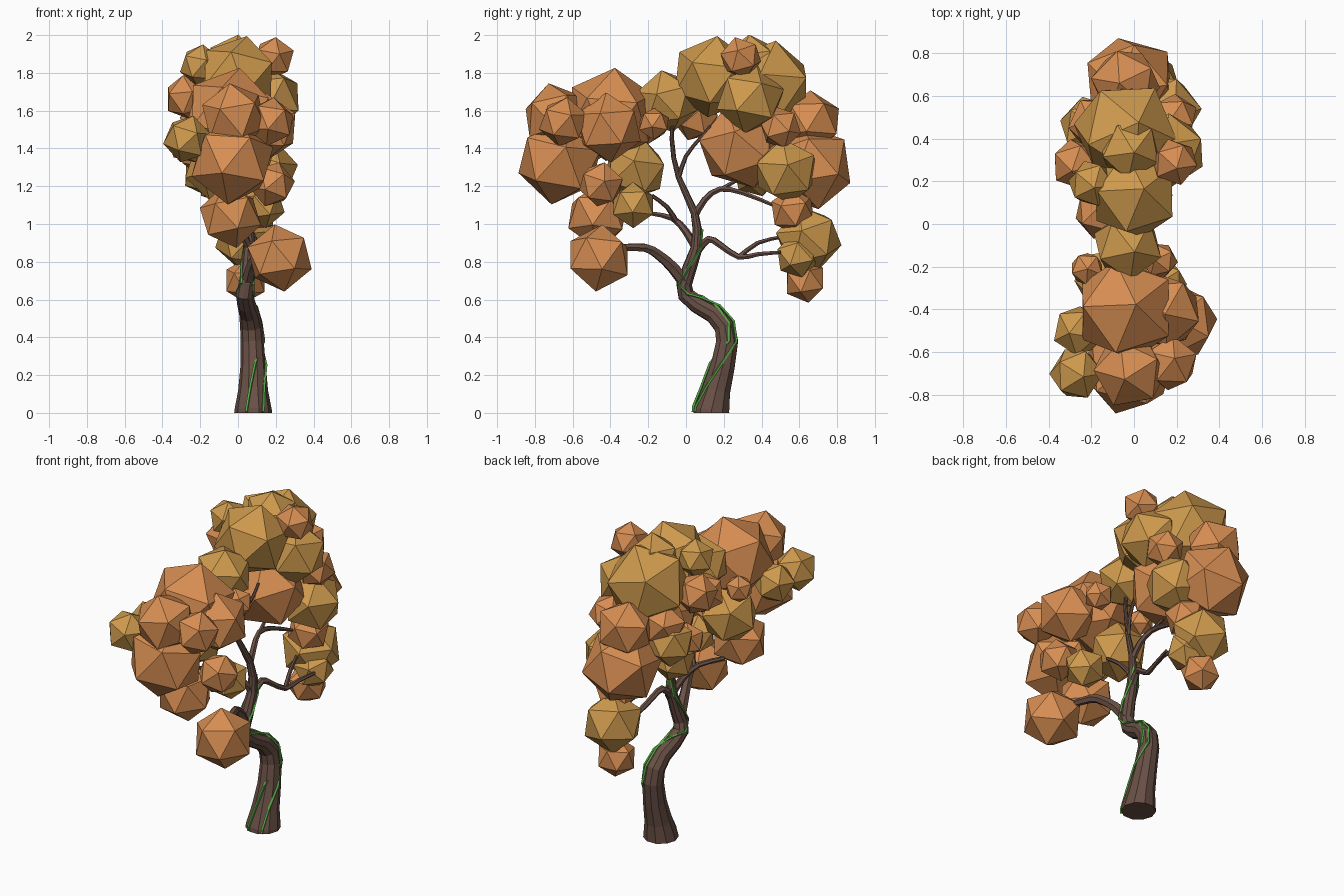
import bpy, bmesh, math, random
from mathutils import Vector, Matrix, Euler

random.seed(4)


def material(name, rgb):
    m = bpy.data.materials.new(name)
    m.diffuse_color = (*rgb, 1)
    return m


BARK = material("bark", (0.14, 0.08, 0.06))
GREEN = material("vine_green", (0.10, 0.40, 0.06))
ORANGE = material("leaf_orange", (0.68, 0.27, 0.085))
GOLD = material("leaf_gold", (0.62, 0.325, 0.075))


def tube(name, pts, mat, res=2):
    """Flat shaded tapered tube through (x, y, z, radius) points."""
    cu = bpy.data.curves.new(name, 'CURVE')
    cu.dimensions = '3D'
    cu.bevel_depth = 1.0
    cu.bevel_resolution = res
    cu.use_fill_caps = True
    sp = cu.splines.new('POLY')
    sp.points.add(len(pts) - 1)
    sp.use_smooth = False
    for p, (x, y, z, r) in zip(sp.points, pts):
        p.co = (x, y, z, 1)
        p.radius = r
    cu.materials.append(mat)
    ob = bpy.data.objects.new(name, cu)
    bpy.context.collection.objects.link(ob)
    bpy.ops.object.select_all(action='DESELECT')
    ob.select_set(True)
    bpy.context.view_layer.objects.active = ob
    bpy.ops.object.convert(target='MESH')
    return ob


def smooth_path(pts):
    """Round a path by one Catmull-Rom midpoint per segment."""
    v = [Vector(p) for p in pts]
    out = [v[0]]
    for i in range(len(v) - 1):
        a, d = v[max(i - 1, 0)], v[min(i + 2, len(v) - 1)]
        out += [(v[i] + v[i + 1]) * .5625 - (a + d) * .0625, v[i + 1]]
    return out


# Trunk: S-shaped, flared at the foot
TRUNK = [
    (.08, .135, 0, .10), (.08, .135, .015, .099), (.08, .16, .12, .079),
    (.08, .195, .25, .067), (.075, .218, .38, .061), (.07, .205, .46, .059),
    (.06, .15, .525, .054), (.045, .06, .575, .049), (.035, .0, .625, .046),
    (.045, -.01, .68, .042), (.055, .02, .77, .038), (.06, .055, .87, .032),
    (.06, .06, .97, .025), (.05, .045, 1.06, .021), (.03, .0, 1.16, .018),
    (.01, -.04, 1.25, .015), (0, -.065, 1.35, .013), (0, -.075, 1.45, .012),
    (0, -.07, 1.58, .010)]
tube("trunk", TRUNK, BARK, 3)

# Branches and their forks
BRANCHES = [
    [(.05, 0, .68, .036), (.07, -.07, .77, .032), (.10, -.15, .84, .027),
     (.13, -.22, .875, .024), (.17, -.34, .875, .02)],
    [(.06, .055, .87, .024), (.02, .0, .96, .02), (-.04, -.07, 1.03, .016),
     (-.14, -.18, 1.055, .012)],
    [(-.02, -.05, 1.01, .015), (.02, -.10, 1.09, .012), (.05, -.18, 1.15, .010)],
    [(.06, .06, .86, .024), (.08, .12, .92, .02), (.10, .18, .89, .018),
     (.13, .28, .825, .016), (.15, .38, .84, .013), (.18, .50, .85, .010)],
    [(.13, .28, .825, .014), (.10, .38, .90, .012), (.06, .50, .93, .010)],
    [(.05, .045, 1.04, .02), (.04, .10, 1.13, .018), (.02, .18, 1.185, .016),
     (.02, .30, 1.165, .014), (.05, .46, 1.10, .010)],
    [(.02, .18, 1.18, .013), (0, .30, 1.25, .009)],
    [(.01, -.04, 1.24, .013), (.03, .0, 1.36, .011), (.05, .08, 1.46, .009),
     (.05, .13, 1.52, .008)]]
for i, b in enumerate(BRANCHES):
    tube(f"branch_{i + 1}", smooth_path(b), BARK, 1)


# Vines winding around the trunk surface
def vine(name, angles):
    path = []
    for i, a in enumerate(angles):
        c, r = Vector(TRUNK[i][:3]), TRUNK[i][3]
        t = (Vector(TRUNK[i + 1][:3]) - Vector(TRUNK[max(i - 1, 0)][:3])).normalized()
        u = Vector((1, 0, 0))
        u = (u - t * u.dot(t)).normalized()
        a = math.radians(a)
        p = c + (u * math.cos(a) + t.cross(u) * math.sin(a)) * r * 1.04
        path.append((*p, .008))
    path[0] = (*path[0][:2], .006, .008)
    tube(name, path, GREEN, 0)


vine("vine_1", [-60, -58, -45, -10, 50, 60, 65, 50, 10, -40, -10, 40, 70])
vine("vine_2", [-110, -108, -100, -80, 10, 30, 45, 100, 160, 230, 190, 150, 120])

# Foliage clumps: x, y, z, radius
ORANGE_CLUMPS = [
    (.19, .29, 1.88, .11), (.0, .29, 1.41, .225), (.19, .50, 1.51, .11),
    (-.04, .66, 1.54, .165), (-.02, .66, 1.30, .225), (-.27, .28, 1.67, .12),
    (.09, .565, 1.07, .12), (.04, .63, .70, .115), (-.16, .05, 1.56, .12),
    (-.2, .27, 1.36, .10), (-.18, .47, 1.53, .13),
    (-.04, -.40, 1.58, .245), (-.02, -.69, 1.57, .175), (-.03, -.67, 1.33, .225),
    (.14, -.41, 1.51, .18), (.17, -.65, 1.54, .13), (.12, -.17, 1.53, .085),
    (-.22, -.21, 1.50, .08), (.18, -.45, 1.21, .12), (-.04, -.47, 1.04, .165),
    (.22, -.46, .82, .175)]
GOLD_CLUMPS = [
    (0, .14, 1.78, .215), (-.04, .43, 1.73, .245), (-.02, .35, 1.85, .15),
    (.16, .34, 1.66, .18), (-.03, -.10, 1.65, .165), (.14, .53, 1.28, .175),
    (.05, .65, .92, .175), (.11, .59, .83, .115), (-.20, .19, 1.84, .11),
    (-.21, .46, 1.42, .14), (-.17, .37, 1.27, .125), (-.11, -.27, 1.29, .17),
    (.13, -.28, 1.10, .12), (-.27, -.70, 1.45, .125), (-.26, -.50, 1.44, .12)]


def clumps(name, data, mat):
    for i, (x, y, z, r) in enumerate(data):
        me = bpy.data.meshes.new(name)
        bm = bmesh.new()
        rot = Euler([random.uniform(-.3, .3), random.uniform(-.3, .3),
                     random.uniform(0, 6.28)]).to_matrix().to_4x4()
        bmesh.ops.create_icosphere(bm, subdivisions=1, radius=r * 1.03,
                                   matrix=Matrix.Translation((x, y, z)) @ rot)
        bm.to_mesh(me)
        bm.free()
        me.materials.append(mat)
        ob = bpy.data.objects.new(f"{name}_{i + 1}", me)
        bpy.context.collection.objects.link(ob)


clumps("orange_leaves", ORANGE_CLUMPS, ORANGE)
clumps("gold_leaves", GOLD_CLUMPS, GOLD)
